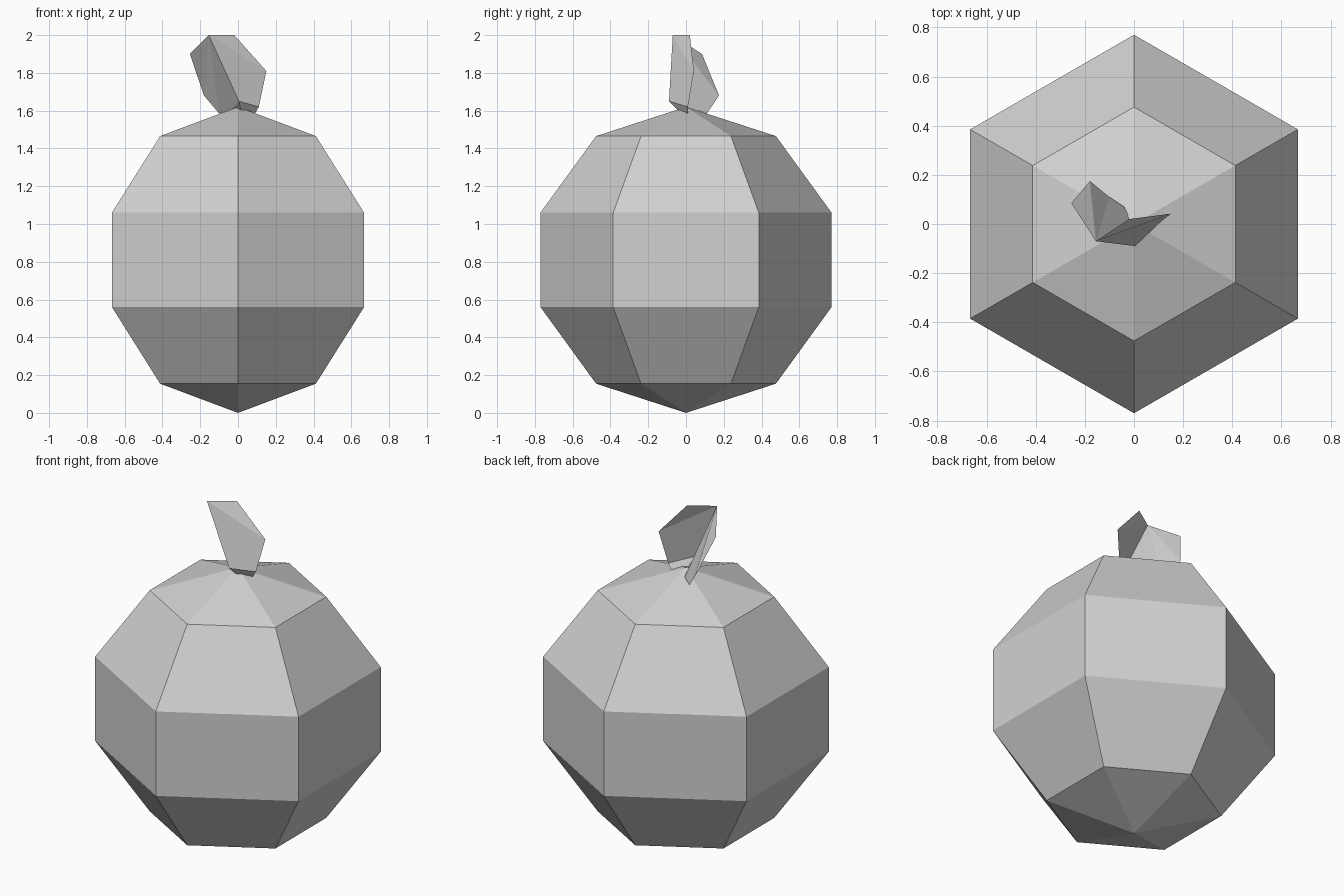
import bpy, bmesh
from mathutils import Matrix

cube = bpy.data.objects.get("Cube")
if cube:
    bpy.data.objects.remove(cube, do_unlink=True)

# Single matte grey
grey = bpy.data.materials.new("light_grey")
grey.use_nodes = True
colour = (0.64, 0.64, 0.64, 1)
grey.diffuse_color = colour
grey.node_tree.nodes["Principled BSDF"].inputs["Base Color"].default_value = colour


def add_object(name, bm):
    mesh = bpy.data.meshes.new(name)
    bm.to_mesh(mesh)
    bm.free()
    mesh.materials.append(grey)
    obj = bpy.data.objects.new(name, mesh)
    bpy.context.collection.objects.link(obj)
    return obj


# Faceted round fruit, six-sided, resting on its lower pole
radius = 0.81
bm = bmesh.new()
bmesh.ops.create_uvsphere(bm, u_segments=6, v_segments=5, radius=radius,
                          matrix=Matrix.Translation((0, 0, radius)))
add_object("fruit_body", bm)

# Folded leaf: two blades sharing the spine from tip to heel
points = {
    "tip": (-0.155, -0.07, 2.0),
    "heel": (0.005, -0.09, 1.65),
    "right_top": (-0.02, 0.02, 2.0),
    "right_side": (0.15, 0.042, 1.81),
    "right_low": (0.11, 0.01, 1.62),
    "right_base": (0.09, 0.01, 1.585),
    "root": (0.015, -0.045, 1.605),
    "left_top": (-0.255, 0.085, 1.9),
    "left_side": (-0.18, 0.175, 1.68),
    "left_base": (-0.1, 0.11, 1.585),
    "left_root": (-0.04, 0.07, 1.6),
}
faces = [
    "tip right_side right_top",
    "tip heel right_low right_side",
    "heel root right_base right_low",
    "tip left_top left_side",
    "tip left_side left_base",
    "tip left_base left_root heel",
    "heel left_root root",
]
bm = bmesh.new()
verts = {name: bm.verts.new(co) for name, co in points.items()}
for face in faces:
    bm.faces.new([verts[name] for name in face.split()])
bmesh.ops.recalc_face_normals(bm, faces=bm.faces)
add_object("folded_leaf", bm)
